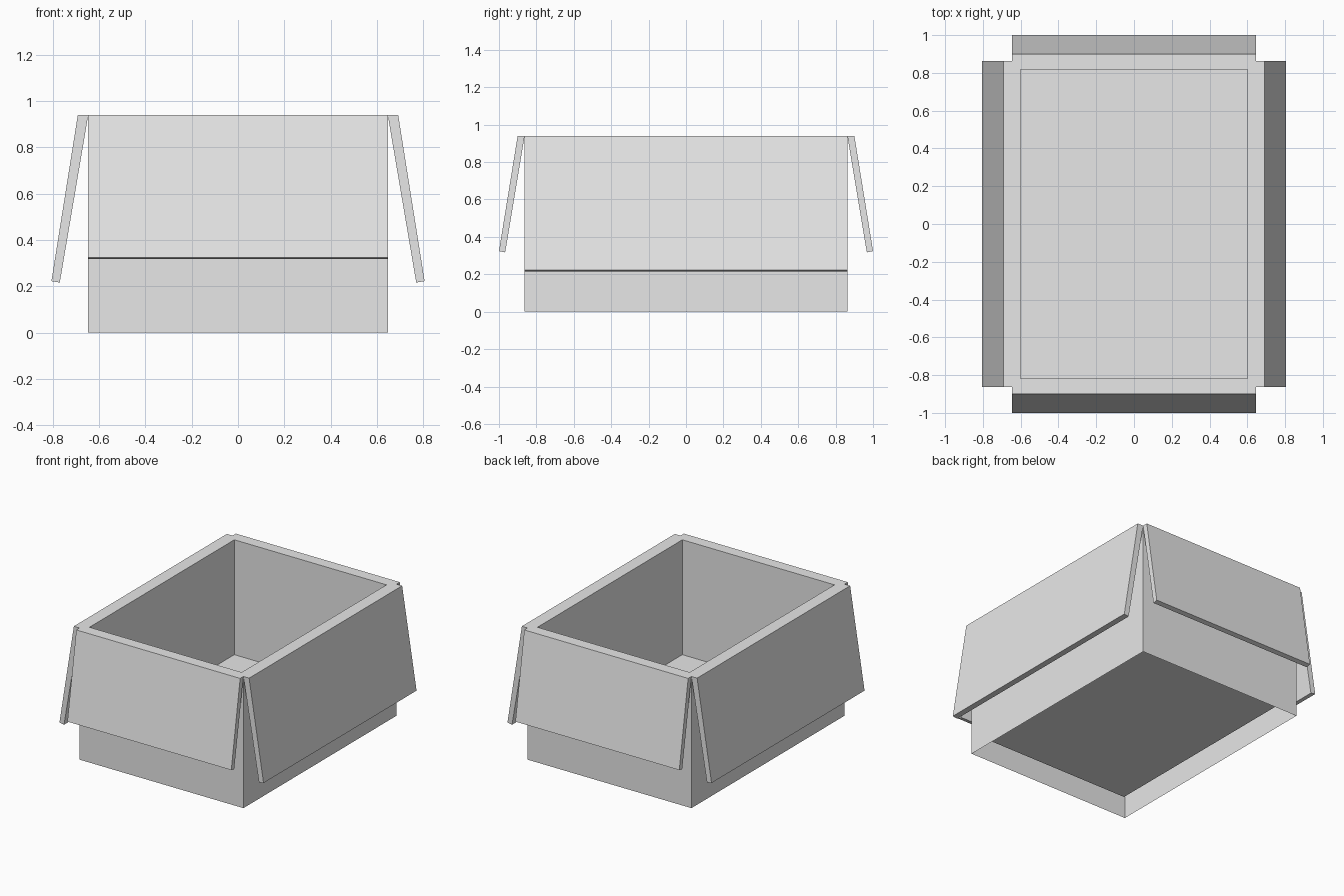
import bpy
import bmesh
from mathutils import Matrix, Vector

cube = bpy.data.objects.get("Cube")
if cube:
    bpy.data.objects.remove(cube, do_unlink=True)

HALF_X, HALF_Y, HEIGHT = 0.647, 0.863, 0.94
WALL, FLOOR_Z = 0.046, 0.12

grey = bpy.data.materials.new("plain_grey")
grey.use_nodes = True
grey.diffuse_color = (0.8, 0.8, 0.8, 1)
grey.node_tree.nodes["Principled BSDF"].inputs["Base Color"].default_value = (0.8, 0.8, 0.8, 1)


def add_object(name, bm):
    mesh = bpy.data.meshes.new(name)
    bm.to_mesh(mesh)
    bm.free()
    mesh.materials.append(grey)
    obj = bpy.data.objects.new(name, mesh)
    bpy.context.collection.objects.link(obj)
    return obj


def facing(bm, sign):
    return [f for f in bm.faces if f.normal.z * sign > 0.9]


# Box body: outer shell open underneath, flat rim, recessed inner tray
bm = bmesh.new()
bmesh.ops.create_cube(bm, size=1)
bmesh.ops.scale(bm, vec=(2 * HALF_X, 2 * HALF_Y, HEIGHT), verts=bm.verts)
bmesh.ops.translate(bm, vec=(0, 0, HEIGHT / 2), verts=bm.verts)
bm.normal_update()
bmesh.ops.delete(bm, geom=facing(bm, -1), context="FACES_ONLY")
floor = facing(bm, 1)
bmesh.ops.inset_region(bm, faces=floor, thickness=WALL, use_even_offset=True)
bmesh.ops.inset_region(bm, faces=floor, thickness=0, depth=0)
for v in floor[0].verts:
    v.co.z = FLOOR_Z
add_object("box_body", bm)


# Flap: slanted slab hinged on the rim, drawn as (outward, height) and extruded
def add_flap(name, profile, half_width, turn):
    bm = bmesh.new()
    face = bm.faces.new([bm.verts.new((out, -half_width, z)) for out, z in profile])
    new = bmesh.ops.extrude_face_region(bm, geom=[face], use_keep_orig=True)["geom"]
    verts = [g for g in new if isinstance(g, bmesh.types.BMVert)]
    bmesh.ops.translate(bm, vec=Vector((0, 2 * half_width, 0)), verts=verts)
    bmesh.ops.recalc_face_normals(bm, faces=bm.faces)
    bmesh.ops.rotate(bm, cent=(0, 0, 0), matrix=Matrix.Rotation(turn, 3, "Z"), verts=bm.verts)
    add_object(name, bm)


side_profile = [(HALF_X, HEIGHT), (0.692, HEIGHT), (0.806, 0.222), (0.77, 0.216)]
end_profile = [(HALF_Y, HEIGHT), (0.9, HEIGHT), (1.0, 0.324), (0.967, 0.317)]
QUARTER = 1.5707963
add_flap("left_flap", side_profile, HALF_Y, 0)
add_flap("right_flap", side_profile, HALF_Y, 2 * QUARTER)
add_flap("back_flap", end_profile, HALF_X, QUARTER)
add_flap("front_flap", end_profile, HALF_X, -QUARTER)
